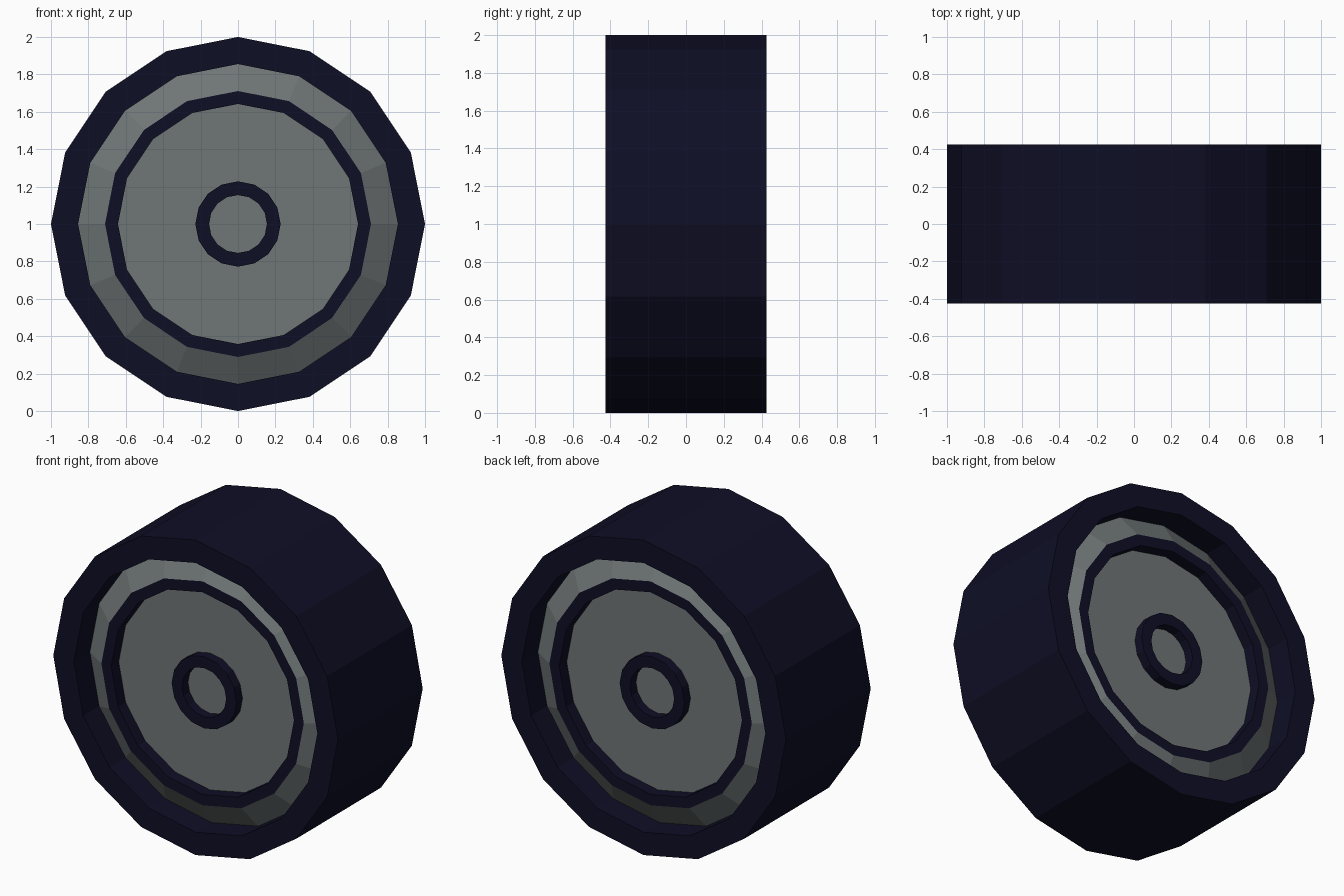
import bpy, math

if "Cube" in bpy.data.objects:
    bpy.data.objects.remove(bpy.data.objects["Cube"])

SIDES = 16


def material(name, rgb):
    m = bpy.data.materials.new(name)
    m.diffuse_color = (*rgb, 1.0)
    m.use_nodes = True
    m.node_tree.nodes["Principled BSDF"].inputs["Base Color"].default_value = m.diffuse_color
    return m


rubber = material("dark navy rubber", (0.0045, 0.0045, 0.019))
metal = material("grey metal", (0.160, 0.180, 0.180))


def lathe(name, profile, mat):
    """Spin (radius, y) points round the axle; centre-out then front-to-back faces outward."""
    verts, faces, rings = [], [], []
    for r, y in profile:
        n = 1 if r == 0 else SIDES
        rings.append([len(verts) + (k % n) for k in range(SIDES)])
        for k in range(n):
            a = 2 * math.pi * k / SIDES
            verts.append((r * math.cos(a), y, 1 + r * math.sin(a)))
    for p, q in zip(rings, rings[1:]):
        for k in range(SIDES):
            j = (k + 1) % SIDES
            f = (p[k], q[k], q[j], p[j])
            faces.append(tuple(dict.fromkeys(f)))
    me = bpy.data.meshes.new(name)
    me.from_pydata(verts, [], faces)
    me.materials.append(mat)
    ob = bpy.data.objects.new(name, me)
    bpy.context.collection.objects.link(ob)


W = 0.425       # half width of the tyre
SEAT = 0.265    # depth where the rim meets the tyre
LIP = 0.355     # raised lip
DISC = 0.28     # wheel disc
HUB = 0.34      # hub ring face

# tyre with recessed inner walls on both sides
lathe("tyre", [(0.855, -SEAT), (0.855, -W), (1, -W), (1, W), (0.855, W), (0.855, SEAT)], rubber)

# wheel face parts, the same on front and back
parts = [
    ("disc", [(0, -DISC), (0.642, -DISC)], metal),
    ("hub_ring", [(0.155, -DISC), (0.155, -HUB), (0.228, -HUB), (0.228, -DISC)], rubber),
    ("lip_ring", [(0.642, -DISC), (0.642, -LIP), (0.711, -LIP)], rubber),
    ("rim_slope", [(0.711, -LIP), (0.855, -SEAT)], metal),
]
for name, prof, mat in parts:
    lathe("front_" + name, prof, mat)
    lathe("back_" + name, [(r, -y) for r, y in reversed(prof)], mat)
